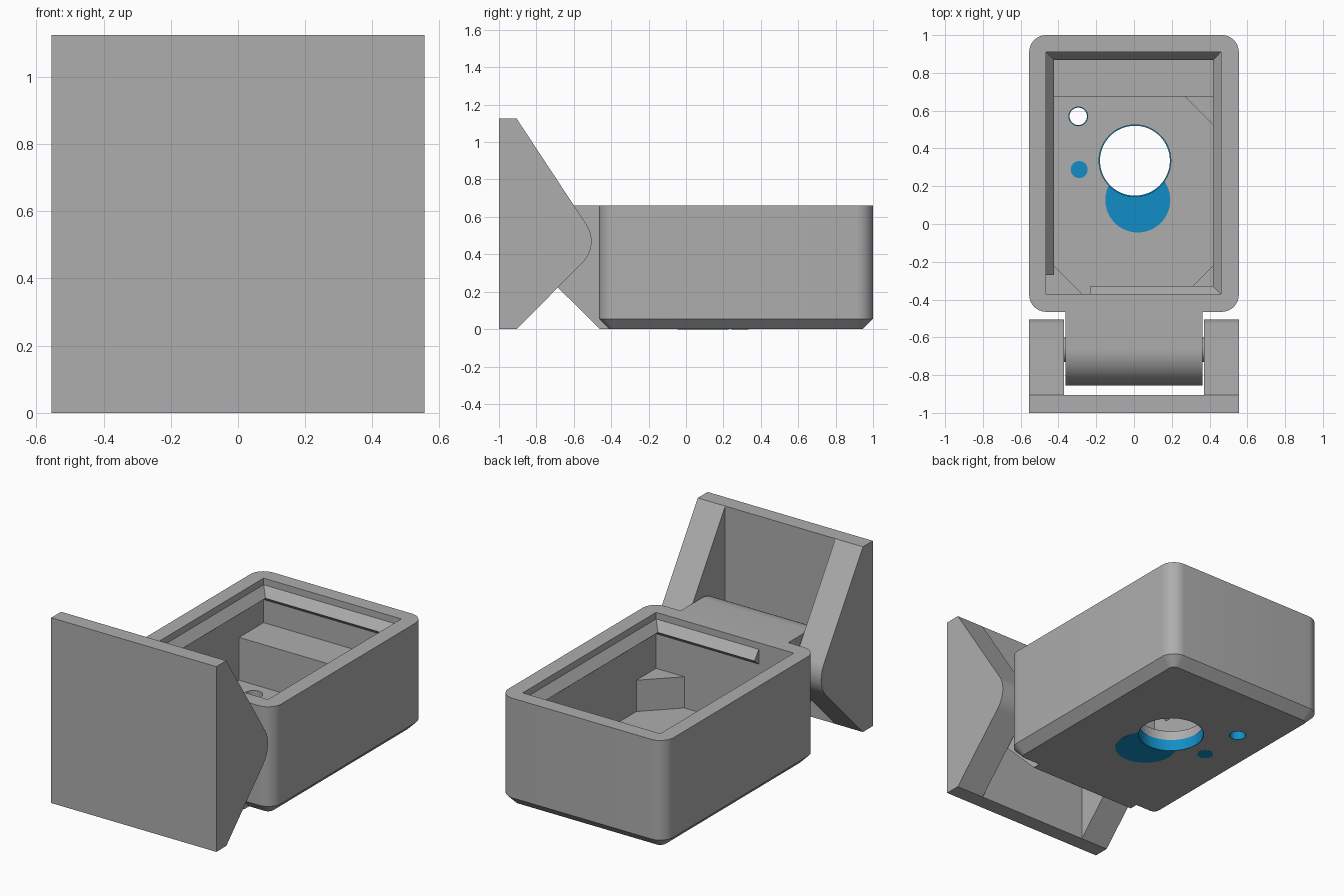
import bpy, bmesh, math
from mathutils import Vector

if "Cube" in bpy.data.objects:
    bpy.data.objects.remove(bpy.data.objects["Cube"])


def material(name, rgb):
    m = bpy.data.materials.new(name)
    m.diffuse_color = (*rgb, 1)
    m.use_nodes = True
    m.node_tree.nodes["Principled BSDF"].inputs["Base Color"].default_value = m.diffuse_color
    return m


GREY = material("grey plastic", (0.42, 0.42, 0.42))
BLUE = material("blue", (0.006, 0.27, 0.57))


def loft(name, rings, mat=GREY, smooth=False):
    """Closed solid through rings of equal point count."""
    bm = bmesh.new()
    vs = [[bm.verts.new(p) for p in r] for r in rings]
    n = len(vs[0])
    for a, b in zip(vs, vs[1:]):
        for i in range(n):
            j = (i + 1) % n
            bm.faces.new((a[i], a[j], b[j], b[i]))
    bm.faces.new(vs[0][::-1])
    bm.faces.new(vs[-1])
    bmesh.ops.recalc_face_normals(bm, faces=bm.faces)
    me = bpy.data.meshes.new(name)
    bm.to_mesh(me)
    bm.free()
    ob = bpy.data.objects.new(name, me)
    bpy.context.collection.objects.link(ob)
    me.materials.append(mat)
    if smooth:
        bpy.ops.object.select_all(action='DESELECT')
        bpy.context.view_layer.objects.active = ob
        ob.select_set(True)
        bpy.ops.object.shade_smooth_by_angle(angle=math.radians(30))
    return ob


def prism_z(name, pts, z0, z1, mat=GREY, smooth=False):
    return loft(name, [[(x, y, z) for x, y in pts] for z in (z0, z1)], mat, smooth)


def prism_x(name, pts, x0, x1, smooth=False):
    return loft(name, [[(x, y, z) for y, z in pts] for x in (x0, x1)], GREY, smooth)


def arc(cx, cy, r, a0, a1, n):
    return [(cx + r * math.cos(math.radians(a0 + (a1 - a0) * i / n)),
             cy + r * math.sin(math.radians(a0 + (a1 - a0) * i / n))) for i in range(n + 1)]


def circle(cx, cy, r, n=64):
    return arc(cx, cy, r, 0, 360, n)[:-1]


def rect(x0, x1, y0, y1):
    return [(x0, y0), (x1, y0), (x1, y1), (x0, y1)]


def rounded(inset):
    """Outline of the case, rounded at the corners."""
    r, pts = 0.09, []
    for cx, cy, a in ((0.465, 0.91, 0), (-0.465, 0.91, 90), (-0.465, -0.375, 180), (0.465, -0.375, 270)):
        pts += arc(cx, cy, r - inset, a, a + 90, 10)
    return pts


def cut(ob, cutter):
    cutter.hide_render = True
    cutter.hide_set(True)
    m = ob.modifiers.new("cut", 'BOOLEAN')
    m.operation = 'DIFFERENCE'
    m.solver = 'EXACT'
    m.object = cutter


TOP, FLOOR = 0.66, 0.13
X0, X1, Y0, Y1 = -0.465, 0.46, -0.37, 0.91

# Open case with chamfered base
case = loft("case", [[(x, y, z) for x, y in rounded(i)]
                     for z, i in ((0, 0.055), (0.055, 0), (TOP, 0))], smooth=True)
cut(case, prism_z("cavity_cutter", rect(X0, X1, Y0, Y1), FLOOR, 0.9))
big_hole = prism_z("large_hole_cutter", circle(0.005, 0.335, 0.19), -0.1, 0.25)
small_hole = prism_z("small_hole_cutter", circle(-0.295, 0.57, 0.05, 32), -0.1, 0.25)
cut(case, big_hole)
cut(case, small_hole)

# Blue lining of the through holes
for name, x, y, r, cutter_r in (("large_hole_lining", 0.005, 0.335, 0.19, 0.185),
                                ("small_hole_lining", -0.295, 0.57, 0.05, 0.046)):
    lining = prism_z(name, circle(x, y, r), 0.0, 0.07, BLUE)
    cut(lining, prism_z(name + "_cutter", circle(x, y, cutter_r), -0.1, 0.25))

# Blue discs on both faces of the floor
for side, z in (("lower", -0.001), ("upper", FLOOR - 0.002)):
    disc = prism_z(side + "_large_disc", circle(0.02, 0.127, 0.172), z, z + 0.003, BLUE)
    cut(disc, big_hole)
    prism_z(side + "_small_disc", circle(-0.29, 0.288, 0.045, 32), z, z + 0.003, BLUE)

# Raised step and corner posts inside the case
prism_z("rear_step", rect(X0 - 0.01, X1 + 0.01, 0.675, Y1 + 0.01), FLOOR - 0.01, 0.39)
L = 0.19
for name, x, y, sx, sy in (("front_left_post", X0, Y0, 1, 1),
                           ("front_right_post", X1, Y0, -1, 1),
                           ("rear_right_post", X1, 0.675, -1, -1)):
    prism_z(name, [(x, y), (x + sx * L, y), (x, y + sy * L)], FLOOR - 0.01, 0.32)

# Snap ridge running round the mouth
d = 0.042
path = [((X0, -0.27), (X0 + d, -0.27)), ((X0, Y1), (X0 + d, Y1 - d)),
        ((X1, Y1), (X1 - d, Y1 - d)), ((X1, Y0), (X1 - d, Y0 + d)),
        ((-0.23, Y0), (-0.23, Y0 + d))]
loft("snap_ridge", [[(*o, 0.62), (*i, 0.565), (*o, 0.53)] for o, i in path])

# Hinge arm: barrel end with a 45 degree underside
CY, CZ, R = -0.665, 0.47, 0.19
arm = arc(CY, CZ, R, 90, 225, 24) + [(-0.46, 0.0), (-0.40, 0.0), (-0.40, TOP)]
prism_x("hinge_arm", arm, -0.362, 0.362, smooth=True)

# Wall plate
prism_x("wall_plate", [(-1, 0), (-0.905, 0), (-0.905, 1.125), (-1, 1.125)], -0.555, 0.555)

# Side brackets with rounded nose, and the pivot pins between them
bracket = [(-0.92, 0), (-0.905, 0)] + arc(CY, CZ, 0.16, -45, 33.3, 16) + [(-0.905, 1.125), (-0.92, 1.125)]
for side, s in (("left", -1), ("right", 1)):
    prism_x(side + "_bracket", bracket, s * 0.37, s * 0.555, smooth=True)
    prism_x(side + "_pivot_pin", circle(CY, CZ, 0.065, 32), s * 0.35, s * 0.38, smooth=True)
